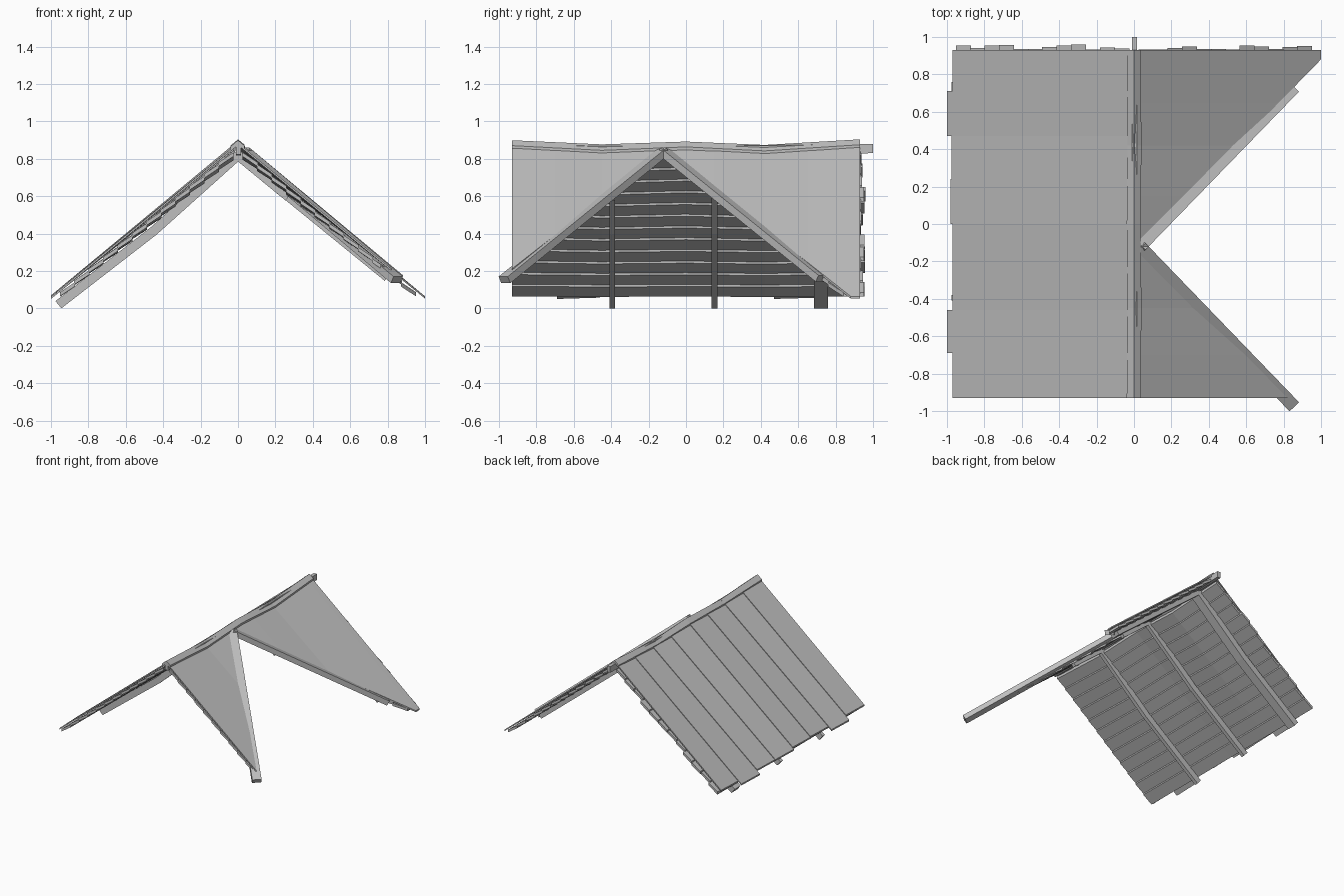
import bpy, bmesh, random
from mathutils import Vector

random.seed(4)
if "Cube" in bpy.data.objects:
    bpy.data.objects.remove(bpy.data.objects["Cube"])

wood = bpy.data.materials.new("weathered grey")
wood.use_nodes = True
GREY = (0.52, 0.52, 0.52, 1)
wood.diffuse_color = GREY
wood.node_tree.nodes["Principled BSDF"].inputs["Base Color"].default_value = GREY

# Uneven ridge line: height change along the length
SAG = [(-0.93, 0.01), (-0.45, -0.012), (0, 0.003), (0.42, -0.015), (0.93, 0.015)]
KNOTS = [y for y, s in SAG]


def sag(y):
    y = max(-0.93, min(0.93, y))
    for (a, sa), (b, sb) in zip(SAG, SAG[1:]):
        if y <= b:
            return sa + (sb - sa) * (y - a) / (b - a)


def roof(x, y):
    return 0.875 - 0.81 * abs(x) + sag(y) * (1 - abs(x))


def sweep(name, rings):
    """Closed solid through a list of four-cornered rings."""
    bm = bmesh.new()
    loops = [[bm.verts.new(p) for p in ring] for ring in rings]
    for a, b in zip(loops, loops[1:]):
        for i in range(4):
            j = (i + 1) % 4
            bm.faces.new((a[i], a[j], b[j], b[i]))
    bm.faces.new(loops[0])
    bm.faces.new(loops[-1][::-1])
    bmesh.ops.recalc_face_normals(bm, faces=bm.faces)
    mesh = bpy.data.meshes.new(name)
    bm.to_mesh(mesh)
    bm.free()
    mesh.materials.append(wood)
    obj = bpy.data.objects.new(name, mesh)
    bpy.context.collection.objects.link(obj)
    return obj


def sheet(name, rows, thick):
    """Slab following the roof; each row is two (x, y, lift) points."""
    rings = []
    for row in rows:
        top = [Vector((x, y, roof(x, y) + lift)) for x, y, lift in row]
        low = [p - Vector((0, 0, thick)) for p in top]
        rings.append([top[0], top[1], low[1], low[0]])
    return sweep(name, rings)


def beam(name, path, width, height):
    """Square-cut timber along a path."""
    pts = [Vector(p) for p in path]
    along = (pts[-1] - pts[0]).normalized()
    side = along.cross(Vector((0, 0, 1))).normalized()
    up = side.cross(along)
    s, u = side * width / 2, up * height / 2
    return sweep(name, [[p - s - u, p + s - u, p + s + u, p - s + u] for p in pts])


def back_cut(x):
    return -0.1 + (x - 0.04) * 1.02


def front_cut(x):
    return -0.13 - (x - 0.04) * 1.025


# Long covering strips on the unbroken slope
edges = [-0.93, -0.69, -0.46, -0.23, 0, 0.24, 0.47, 0.71, 0.93]
eaves = [0.97, 1.0, 0.97, 0.97, 0.98, 0.975, 1.0, 0.97]
for i, eave in enumerate(eaves):
    rows = []
    for y, lift in ((edges[i], 0), (edges[i + 1], 0.007)):
        rows.append([(0, y, lift), (-eave, y, lift - 0.002)])
    sheet(f"cover_strip_{i + 1}", rows, 0.012)

# Two triangular covers on the slope with the opening
rows = []
for y in (-0.1, 0.15, 0.42, 0.65, 0.88, 0.93):
    rows.append([(0, y, 0), (min(1, 0.04 + (y + 0.1) / 1.02), y, 0)])
sheet("back_cover", rows, 0.012)
rows = []
for y in (-0.93, -0.7, -0.45, -0.13):
    rows.append([(0, y, 0), (0.04 - (y + 0.13) / 1.025, y, 0)])
sheet("front_cover", rows, 0.012)

# Lapped boards under the covers
STEP = 0.077
for i in range(12):
    a = 0.025 + i * STEP
    b = a + STEP + 0.004
    hi, lo = -0.03, -0.018
    end = 0.94 + random.uniform(-0.01, 0.022)
    rows = [[(-a, y, hi), (-b, y, lo)] for y in KNOTS[:-1] + [end]]
    sheet(f"right_board_{i + 1}", rows, 0.022)
    end = 0.94 + random.uniform(-0.01, 0.015)
    rows = []
    for t in (0, 0.5, 1):
        row = []
        for x, lift in ((a, hi), (b, lo)):
            y = back_cut(x) + 0.01
            row.append((x, y + (end - y) * t, lift))
        rows.append(row)
    if back_cut(b) < 0.9:
        sheet(f"left_back_board_{i + 1}", rows, 0.022)
    if front_cut(b) > -0.92:
        rows = []
        for t in (0, 0.5, 1):
            rows.append([(x, -0.928 + (front_cut(x) + 0.918) * t, lift)
                         for x, lift in ((a, hi), (b, lo))])
        sheet(f"left_front_board_{i + 1}", rows, 0.022)

# Bent rafters
for i, (y, width, reach) in enumerate([(-0.395, 0.03, 0.27),
                                       (0.152, 0.03, 0.25),
                                       (0.722, 0.075, 0.8)]):
    beam(f"right_rafter_{i + 1}",
         [(0, y, 0.818), (-0.45, y, 0.415), (-0.96, y, 0.02)], width, 0.05)
    beam(f"left_rafter_{i + 1}",
         [(0, y, 0.818), (reach, y, 0.815 - 0.81 * reach)], width, 0.05)

# Timbers along the sides of the opening
beam("front_valley_beam", [(0.03, -0.12, 0.842), (0.85, -0.97, 0.153)], 0.07, 0.04)
beam("back_valley_beam", [(0.03, -0.12, 0.842), (0.85, 0.725, 0.16)], 0.07, 0.04)

# Ridge pole, projecting at the back
beam("ridge_pole", [(0.003, -0.93, 0.848), (0.003, 0, 0.84), (0.003, 1.0, 0.855)],
     0.028, 0.05)

# Ridge capping on both slopes
for name, sign in (("right_ridge_cap", -1), ("left_ridge_cap", 1)):
    rows = []
    for i, y in enumerate(KNOTS):
        wobble = 0.003 if i % 2 else -0.002
        rows.append([(0, y, 0.014), (sign * 0.037 + wobble, y, 0.014)])
    sheet(name, rows, 0.016)
